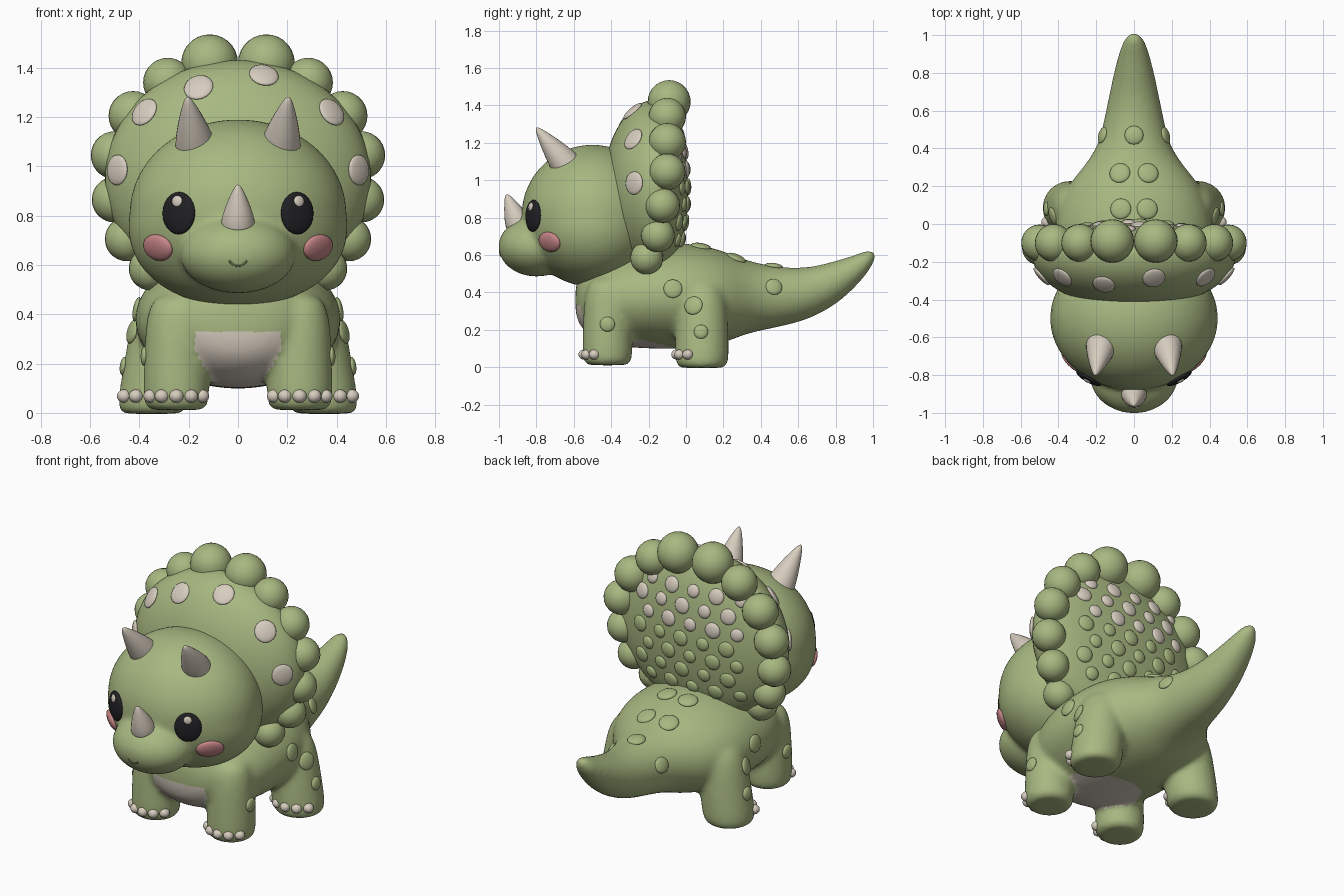
import bpy, bmesh, math
from mathutils import Vector, Matrix
from mathutils.bvhtree import BVHTree

cube = bpy.data.objects.get("Cube")
if cube:
    bpy.data.objects.remove(cube, do_unlink=True)


def material(name, rgb):
    m = bpy.data.materials.new(name)
    m.use_nodes = True
    m.diffuse_color = (*rgb, 1)
    m.node_tree.nodes["Principled BSDF"].inputs["Base Color"].default_value = (*rgb, 1)
    return m


GREEN = material("soft green", (0.39, 0.48, 0.22))
CREAM = material("cream", (0.68, 0.61, 0.52))
BLACK = material("black", (0.015, 0.015, 0.018))
PINK = material("pink", (0.58, 0.24, 0.25))
DARK = material("dark green", (0.16, 0.20, 0.08))
SIDES = (("left", 1), ("right", -1))


def finish(name, bm, mats, matrix=None):
    bmesh.ops.recalc_face_normals(bm, faces=bm.faces)
    me = bpy.data.meshes.new(name)
    bm.to_mesh(me)
    bm.free()
    me.shade_smooth()
    for m in mats:
        me.materials.append(m)
    ob = bpy.data.objects.new(name, me)
    bpy.context.collection.objects.link(ob)
    if matrix:
        ob.matrix_world = matrix
    return ob


def add_loft(bm, rings, upright, n=24):
    """Rings are (x, y, z, half width, half depth or height)."""
    loops = []
    for x, y, z, a, b in rings:
        loop = []
        for i in range(n):
            t = math.tau * i / n
            u, v = a * math.cos(t), b * math.sin(t)
            loop.append(bm.verts.new((x + u, y + v, z) if upright else (x + u, y, z + v)))
        loops.append(loop)
    for p, q in zip(loops, loops[1:]):
        for i in range(n):
            j = (i + 1) % n
            bm.faces.new((p[i], p[j], q[j], q[i]))
    bm.faces.new(loops[0])
    bm.faces.new(loops[-1])


def add_ball(bm, centre, size, u=48, v=32):
    mat = Matrix.Translation(centre) @ Matrix.Diagonal((*size, 1))
    return bmesh.ops.create_uvsphere(bm, u_segments=u, v_segments=v, radius=1, matrix=mat)["verts"]


def fuse(ob, subdivide, iterations):
    """Merge overlapping volumes into one soft skin and apply it."""
    if subdivide:
        ob.modifiers.new("round", "SUBSURF").levels = 2
    r = ob.modifiers.new("merge", "REMESH")
    r.mode, r.voxel_size = "VOXEL", 0.014
    s = ob.modifiers.new("soften", "SMOOTH")
    s.factor, s.iterations = 0.5, iterations
    dg = bpy.context.evaluated_depsgraph_get()
    me = bpy.data.meshes.new_from_object(ob.evaluated_get(dg))
    ob.modifiers.clear()
    ob.data = me
    me.shade_smooth()


def tree(ob):
    me = ob.data
    return BVHTree.FromPolygons([v.co for v in me.vertices], [p.vertices for p in me.polygons])


def ball(name, centre, size, mat, matrix=None):
    bm = bmesh.new()
    add_ball(bm, (0, 0, 0), size, 24, 14)
    return finish(name, bm, [mat], matrix or Matrix.Translation(centre))


def stick(name, bvh, origin, direction, size, mat, lift=0.0):
    """Lay a flattened dome on a surface where a ray meets it."""
    loc, nor, _, _ = bvh.ray_cast(Vector(origin), Vector(direction))
    if loc is None:
        return
    z = -nor if nor.dot(Vector(direction)) > 0 else nor
    up = Vector((0, 0, 1)) if abs(z.z) < 0.9 else Vector((0, 1, 0))
    x = up.cross(z).normalized()
    rot = Matrix((x, z.cross(x), z)).transposed().to_4x4()
    ball(name, None, size, mat, Matrix.Translation(loc + z * lift) @ rot)


def horn(name, base, tip, radius):
    base, tip = Vector(base), Vector(tip)
    axis = tip - base
    bm = bmesh.new()
    profile = ((-0.15, 1.0), (0, 1), (0.2, 0.9), (0.4, 0.75), (0.6, 0.57),
               (0.8, 0.36), (0.92, 0.21), (0.98, 0.1), (1, 0.02))
    add_loft(bm, [(0, 0, t * axis.length, r * radius, r * radius) for t, r in profile], True)
    finish(name, bm, [CREAM], Matrix.Translation(base) @ axis.to_track_quat("Z", "Y").to_matrix().to_4x4())


# Body, tail and legs in one skin
bm = bmesh.new()
spine = ((-0.595, 0.36, 0.1, 0.09), (-0.55, 0.36, 0.23, 0.17), (-0.45, 0.36, 0.34, 0.235),
         (-0.3, 0.37, 0.41, 0.27), (-0.1, 0.38, 0.425, 0.285), (0.05, 0.38, 0.415, 0.285),
         (0.2, 0.375, 0.36, 0.25), (0.3, 0.375, 0.27, 0.205), (0.4, 0.375, 0.2, 0.18),
         (0.5, 0.375, 0.17, 0.16), (0.65, 0.39, 0.14, 0.14), (0.8, 0.45, 0.108, 0.12),
         (0.9, 0.51, 0.083, 0.09), (0.97, 0.565, 0.06, 0.065), (1.015, 0.6, 0.025, 0.025))
add_loft(bm, [(0, y, z, a, b) for y, z, a, b in spine], False)
LEGS = {"front": (0.25, -0.42, 0.135, 0.01, 0.25), "hind": (0.35, 0.085, 0.145, -0.005, 0.29)}
leg_profile = ((0, 0.8), (0.01, 0.93), (0.05, 1), (0.12, 1), (0.25, 0.97), (0.38, 0.92), (0.48, 0.65))
for x, y, r, floor, top_x in LEGS.values():
    for _, s in SIDES:
        add_loft(bm, [(s * (x + (top_x - x) * z / 0.45), y, z + floor, r * k, r * k)
                      for z, k in leg_profile], True)
body = finish("body", bm, [GREEN, CREAM])
fuse(body, True, 16)

# Pale belly between the front legs
for p in body.data.polygons:
    x, y, z = p.center
    oval = (x / 0.24) ** 2 + ((y + 0.35) / 0.3) ** 2 < 1
    clear_of_leg = math.hypot(abs(x) - 0.25, y + 0.42) > 0.145
    p.material_index = int(oval and clear_of_leg and 0.08 < z < 0.325)

# Toes
for leg, (x, y, r, _, _) in LEGS.items():
    for side, s in SIDES:
        for i in range(5):
            a = math.radians(-56 + 28 * i)
            ball(f"{leg}_toe_{side}_{i + 1}", (s * (x + r * 0.93 * math.sin(a)), y - r * 0.93 * math.cos(a), 0.068),
                 (0.029, 0.029, 0.027), CREAM)

# Raised bumps on the back, flanks and legs
skin = tree(body)
for i, (x, y, r) in enumerate(((-0.075, 0.27, 0.055), (0.075, 0.27, 0.055), (0, 0.47, 0.05),
                               (-0.07, 0.08, 0.055), (0.07, 0.08, 0.055))):
    stick(f"back_bump_{i + 1}", skin, (x, y, 2), (0, 0, -1), (r, r, 0.018), GREEN)
for side, s in SIDES:
    for i, (y, z, r) in enumerate(((-0.07, 0.42, 0.05), (0.04, 0.33, 0.05), (0.08, 0.19, 0.038),
                                   (0.47, 0.43, 0.045), (-0.42, 0.23, 0.04))):
        stick(f"flank_bump_{side}_{i + 1}", skin, (s * 2, y, z), (-s, 0, 0), (r, r, 0.016), GREEN)

# Head with muzzle, fuller towards the jaw
bm = bmesh.new()
for v in add_ball(bm, (0, -0.5, 0.81), (0.44, 0.38, 0.38)):
    v.co.x *= 1 + 0.15 * max(0, (0.81 - v.co.z) / 0.38)
add_ball(bm, (0, -0.8, 0.645), (0.235, 0.203, 0.16))
head = finish("head", bm, [GREEN])
fuse(head, False, 14)
face = tree(head)

# Eyes, cheeks and horns
for side, s in SIDES:
    front = (0, 1, 0)
    stick(f"eye_{side}", face, (s * 0.24, -2, 0.81), front, (0.075, 0.086, 0.022), BLACK)
    stick(f"eye_glint_{side}", face, (s * 0.238, -2, 0.856), front, (0.023, 0.023, 0.009), CREAM, 0.018)
    stick(f"cheek_{side}", face, (s * 0.325, -2, 0.67), front, (0.078, 0.056, 0.024), PINK)
    horn(f"brow_horn_{side}", (s * 0.172, -0.635, 1.075), (s * 0.205, -0.8, 1.28), 0.083)
horn("nose_horn", (0, -0.9, 0.775), (0, -0.96, 0.925), 0.068)

# Small smile
curve = bpy.data.curves.new("mouth", "CURVE")
curve.dimensions, curve.bevel_depth = "3D", 0.004
line = curve.splines.new("POLY")
line.points.add(8)
for i, pt in enumerate(line.points):
    t = i / 4 - 1
    loc = face.ray_cast(Vector((t * 0.036, -2, 0.595 + 0.022 * t * t)), Vector((0, 1, 0)))[0]
    pt.co = (*loc, 1)
curve.materials.append(DARK)
bpy.context.collection.objects.link(bpy.data.objects.new("mouth", curve))

# Frill shield, flatter behind
bm = bmesh.new()
for v in add_ball(bm, (0, 0, 0), (0.54, 0.285, 0.48), 64, 40):
    if v.co.y > 0:
        v.co.y *= 0.6
    v.co += Vector((0, -0.16, 0.95))
frill = finish("frill", bm, [GREEN])
shield = tree(frill)

# Scalloped rim
rim = ((0.115, -0.09, 1.42, 0.115), (0.285, -0.1, 1.34, 0.1), (0.425, -0.1, 1.205, 0.1),
       (0.5, -0.1, 1.045, 0.097), (0.5, -0.125, 0.865, 0.093), (0.45, -0.15, 0.705, 0.09),
       (0.355, -0.21, 0.585, 0.088))
for side, s in SIDES:
    for i, (x, y, z, r) in enumerate(rim):
        ball(f"frill_knob_{side}_{i + 1}", (s * x, y, z), (r, r, r), GREEN)

# Frill spots in front
for i, (x, z) in enumerate(((-0.49, 0.985), (-0.38, 1.22), (-0.16, 1.32),
                            (0.105, 1.37), (0.38, 1.22), (0.49, 0.985))):
    stick(f"frill_spot_{i + 1}", shield, (x, -2, z), (0, 1, 0), (0.06, 0.062, 0.016), CREAM)

# Frill spots behind: pale rows above, green rows below
for row in range(7):
    z = 1.25 - 0.095 * row
    pale = row < 3
    for col in range(5):
        x = (col - 2) * 0.145 + (0.03 if row % 2 else -0.03)
        r = 0.046 if (row + col) % 2 else 0.038
        stick(f"frill_back_{'spot' if pale else 'bump'}_{row + 1}_{col + 1}", shield,
              (x, 2, z), (0, -1, 0), (r, r, 0.018), CREAM if pale else GREEN)
